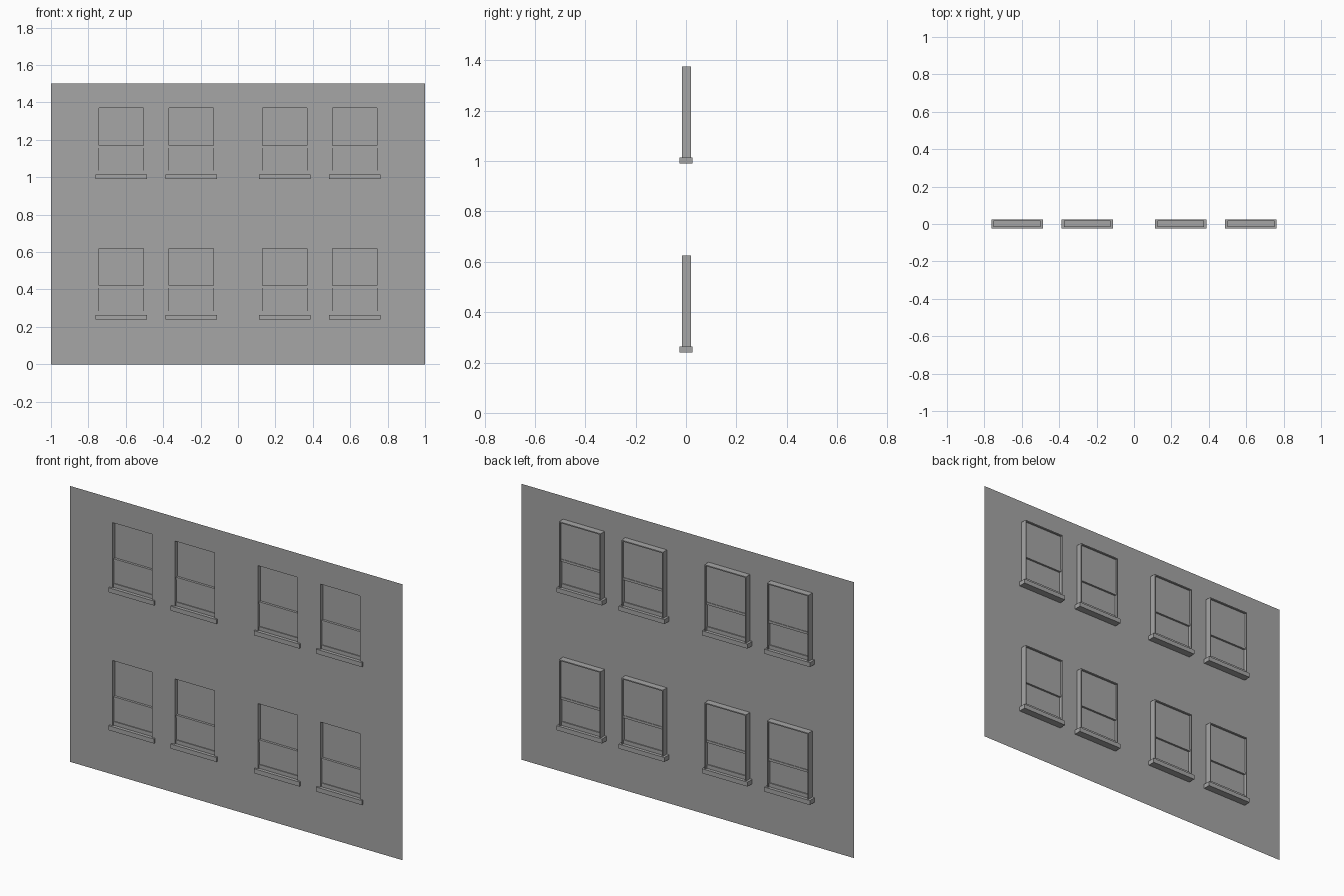
import bpy, bmesh
from mathutils import Vector

cube = bpy.data.objects.get("Cube")
if cube:
    bpy.data.objects.remove(cube, do_unlink=True)

# One plain grey for everything
grey = bpy.data.materials.new("plain_grey")
grey.use_nodes = True
colour = (0.38, 0.38, 0.38, 1)
grey.diffuse_color = colour
grey.node_tree.nodes["Principled BSDF"].inputs["Base Color"].default_value = colour

WALL_Y, BACK_Y = -0.015, 0.02
HALF, HEIGHT, RIM = 0.125, 0.375, 0.006
CENTRES = [-0.625, -0.25, 0.25, 0.625]
FLOORS = [0.25, 1.0]


def finish(name, bm):
    mesh = bpy.data.meshes.new(name)
    bm.to_mesh(mesh)
    bm.free()
    mesh.materials.append(grey)
    obj = bpy.data.objects.new(name, mesh)
    bpy.context.collection.objects.link(obj)
    return obj


def add_box(bm, x, y, z):
    """Box from (low, high) ranges along each axis."""
    verts = bmesh.ops.create_cube(bm, size=1)["verts"]
    for v in verts:
        v.co = Vector([(r[0] + r[1]) / 2 + c * (r[1] - r[0])
                       for r, c in zip((x, y, z), v.co)])


def box_part(name, x, y, z):
    bm = bmesh.new()
    add_box(bm, x, y, z)
    finish(name, bm)


# Wall sheet with window openings
xs = [-1] + [c + s * HALF for c in CENTRES for s in (-1, 1)] + [1]
zs = [0] + [f + h for f in FLOORS for h in (0, HEIGHT)] + [1.5]
bm = bmesh.new()
grid = [[bm.verts.new((x, WALL_Y, z)) for x in xs] for z in zs]
for j in range(len(zs) - 1):
    for i in range(len(xs) - 1):
        if i % 2 and j % 2:
            continue
        bm.faces.new((grid[j][i], grid[j][i + 1], grid[j + 1][i + 1], grid[j + 1][i]))
finish("wall", bm)

# Sash windows
for floor, z in zip(("lower", "upper"), FLOORS):
    for n, c in enumerate(CENTRES, 1):
        tag = f"{floor}_window_{n}_"
        left, right, top = c - HALF, c + HALF, z + HEIGHT
        inside = (left + RIM, right - RIM)
        depth = (WALL_Y, BACK_Y)

        # Frame: two jambs and a head
        bm = bmesh.new()
        add_box(bm, (left, left + RIM), depth, (z, top))
        add_box(bm, (right - RIM, right), depth, (z, top))
        add_box(bm, inside, depth, (top - RIM, top))
        finish(tag + "frame", bm)

        # Sill, sash rails and panes
        box_part(tag + "sill", (left - 0.0125, right + 0.0125),
                 (-0.025, 0.025), (z - 0.01, z + 0.0145))
        box_part(tag + "bottom_rail", inside, (-0.007, 0.008), (z + 0.0145, z + 0.035))
        box_part(tag + "meeting_rail", inside, (-0.007, 0.013), (z + 0.157, z + 0.17))
        box_part(tag + "lower_pane", inside, (-0.002, 0.002), (z + 0.035, z + 0.157))
        box_part(tag + "upper_pane", inside, (0.006, 0.01), (z + 0.17, top - RIM))
